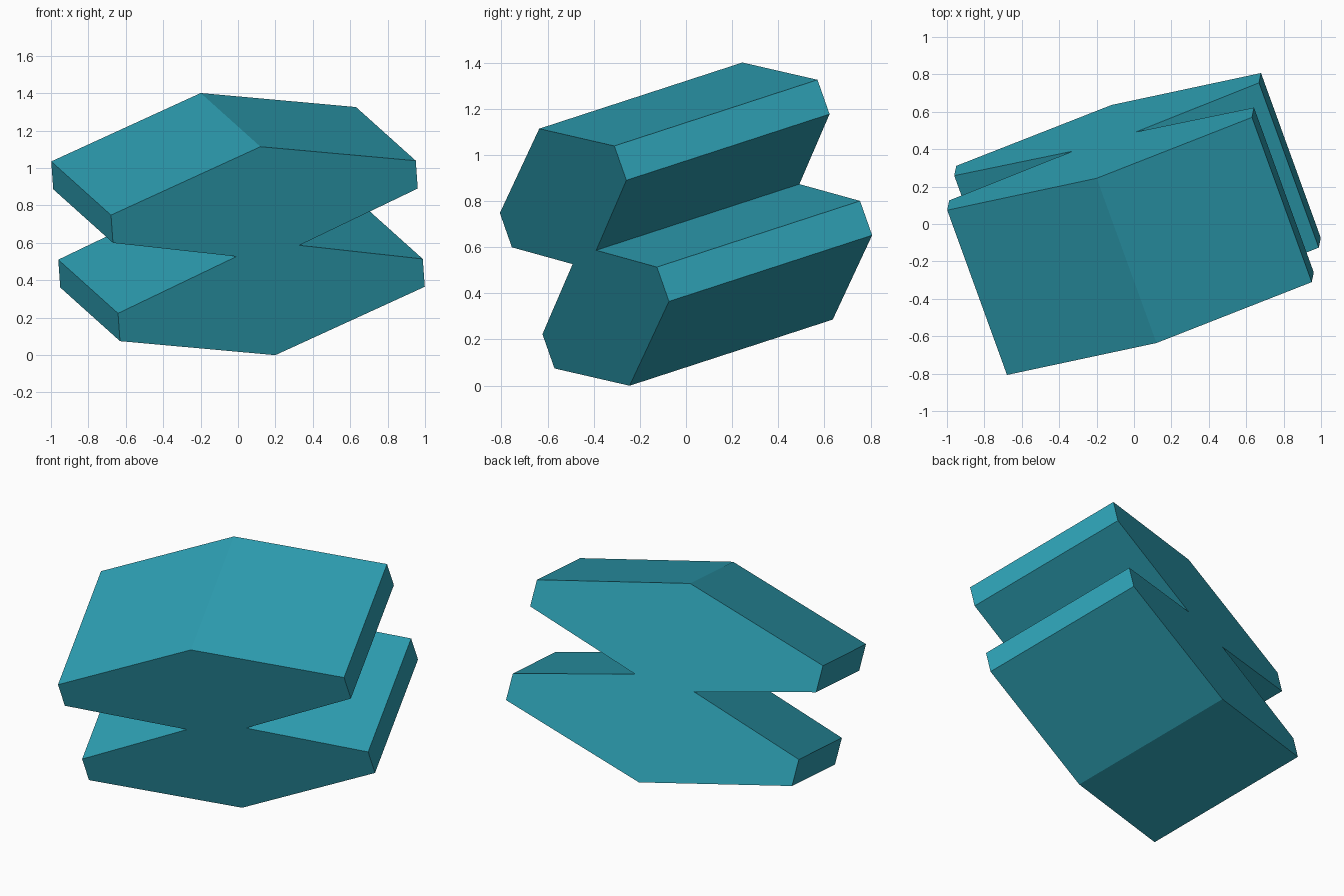
import bpy, bmesh
from mathutils import Vector

if "Cube" in bpy.data.objects:
    bpy.data.objects.remove(bpy.data.objects["Cube"])

# Tilted axes of the block: across, along its length, and up its cross-section
across = Vector((1.625, 0.495, 0.29)).normalized()
along = Vector((-0.32, 0.88, 0.2865))
along = (along - across * along.dot(across)).normalized()
up = across.cross(along).normalized()
centre = Vector((0, 0, 0.70))
half_length = 0.49

# Quarter of the cross-section, mirrored into the full notched outline
ridge, wing_top, wing_low, notch = (0, 0.592), (0.864, 0.358), (0.864, 0.2), (0.178, 0)
right = [ridge, wing_top, wing_low, notch, (wing_low[0], -wing_low[1]),
         (wing_top[0], -wing_top[1]), (0, -ridge[1])]
outline = right + [(-u, v) for u, v in reversed(right[1:-1])]

# Extrude the outline along the length
bm = bmesh.new()
start = centre - along * half_length
cap = bm.faces.new([bm.verts.new(start + across * u + up * v) for u, v in outline])
ext = bmesh.ops.extrude_face_region(bm, geom=[cap], use_keep_orig=True)
moved = [g for g in ext["geom"] if isinstance(g, bmesh.types.BMVert)]
bmesh.ops.translate(bm, verts=moved, vec=along * half_length * 2)
bmesh.ops.recalc_face_normals(bm, faces=bm.faces)

mesh = bpy.data.meshes.new("notched_block")
bm.to_mesh(mesh)
bm.free()
block = bpy.data.objects.new("notched_block", mesh)
bpy.context.collection.objects.link(block)

# Single teal colour
teal = bpy.data.materials.new("teal")
teal.diffuse_color = (0.027, 0.352, 0.456, 1)
teal.use_nodes = True
teal.node_tree.nodes["Principled BSDF"].inputs["Base Color"].default_value = teal.diffuse_color
mesh.materials.append(teal)
